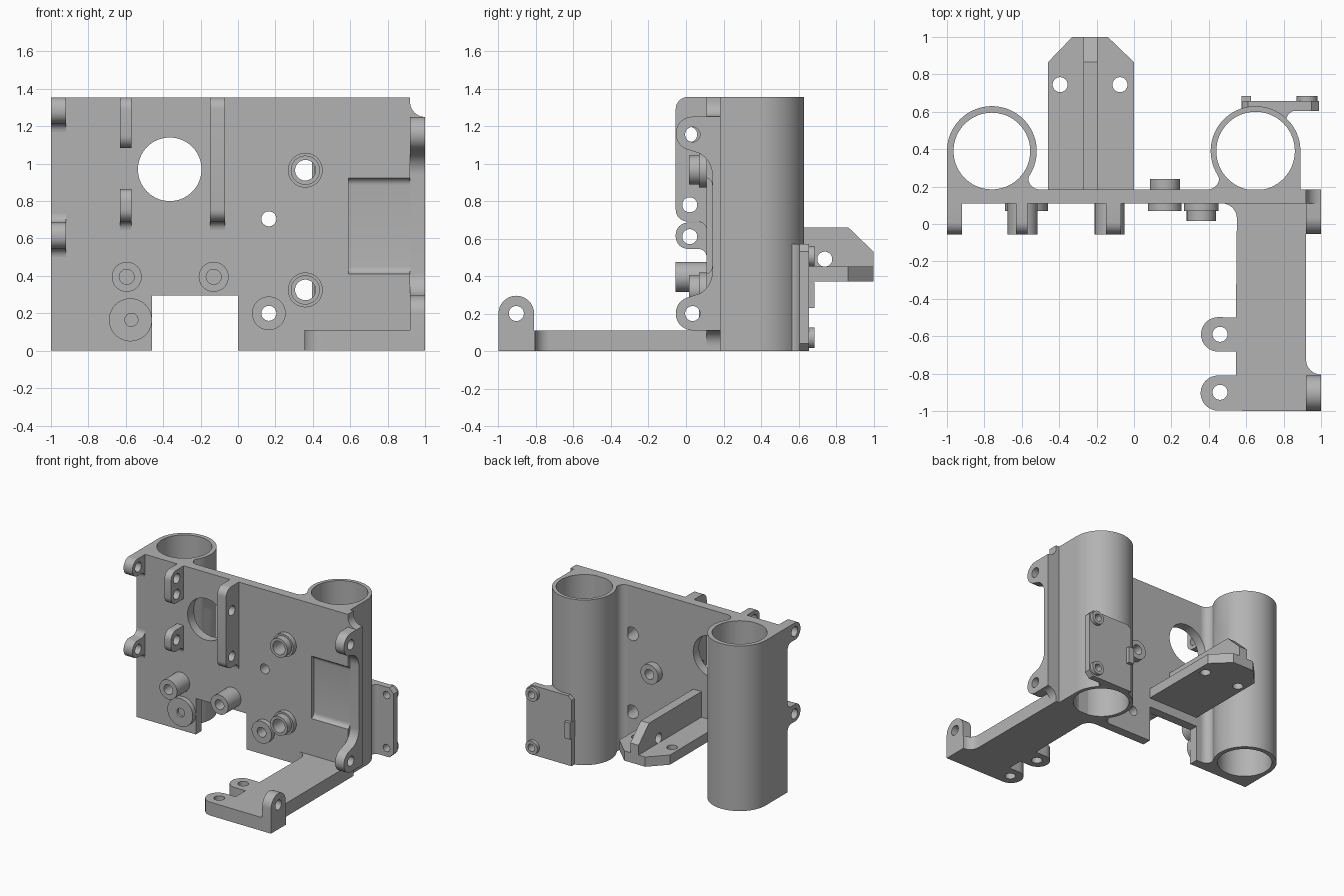
import bpy, bmesh, math

cube = bpy.data.objects.get("Cube")
if cube:
    bpy.data.objects.remove(cube, do_unlink=True)

grey = bpy.data.materials.new("plain grey")
grey.use_nodes = True
GREY = (0.45, 0.45, 0.45, 1)
grey.diffuse_color = GREY
grey.node_tree.nodes["Principled BSDF"].inputs["Base Color"].default_value = GREY


def arc(cx, cy, r, a0=0, a1=360, n=10):
    """Points on an arc, angles in degrees."""
    return [(cx + r * math.cos(math.radians(a0 + (a1 - a0) * i / n)),
             cy + r * math.sin(math.radians(a0 + (a1 - a0) * i / n))) for i in range(n + 1)]


def disc(cx, cy, r, n=48):
    return arc(cx, cy, r, n=n)[:-1]


def rect(a0, a1, b0, b1):
    return [(a0, b0), (a1, b0), (a1, b1), (a0, b1)]


def place(axis, p, d):
    return {"x": (d, p[0], p[1]), "y": (p[0], d, p[1]), "z": (p[0], p[1], d)}[axis]


def build(name, solids):
    """Object made of prisms, each given as (profile, axis, start, end)."""
    bm = bmesh.new()
    for pts, axis, lo, hi in solids:
        a = [bm.verts.new(place(axis, p, lo)) for p in pts]
        b = [bm.verts.new(place(axis, p, hi)) for p in pts]
        bm.faces.new(a)
        bm.faces.new(b[::-1])
        for i in range(len(pts)):
            j = (i + 1) % len(pts)
            bm.faces.new((a[j], a[i], b[i], b[j]))
    bmesh.ops.recalc_face_normals(bm, faces=bm.faces)
    mesh = bpy.data.meshes.new(name)
    bm.to_mesh(mesh)
    bm.free()
    ob = bpy.data.objects.new(name, mesh)
    bpy.context.collection.objects.link(ob)
    return ob


def part(name, pts, axis, lo, hi, cuts=()):
    """Prism with cutters taken out of it."""
    ob = build(name, [(pts, axis, lo, hi)])
    ob.data.materials.append(grey)
    bpy.ops.object.select_all(action="DESELECT")
    ob.select_set(True)
    bpy.context.view_layer.objects.active = ob
    for cut in cuts:
        cutter = build("cutter", [cut])
        cutter.hide_render = True
        mod = ob.modifiers.new("cut", "BOOLEAN")
        mod.operation, mod.solver, mod.object = "DIFFERENCE", "EXACT", cutter
        bpy.ops.object.modifier_apply(modifier=mod.name)
        bpy.data.objects.remove(cutter, do_unlink=True)
    bpy.ops.object.shade_smooth_by_angle(angle=math.radians(30))
    return ob


TOP, FRONT, BACK, NOSE = 1.355, 0.11, 0.185, -0.055
HOLE = 0.04

# Main plate with notch, holes and shallow pocket
window = (disc(-0.365, 0.97, 0.17, 64), "y", -0.1, 0.8)
holes = [(disc(x, z, r), "y", -0.1, 0.3) for x, z, r in
         ((0.165, 0.705, HOLE), (0.165, 0.2, HOLE), (0.36, 0.965, 0.055), (0.36, 0.325, 0.055))]
pocket = ([(0.05, 0.41)] + arc(0.1, 0.45, 0.04, -90, 0, 6) + arc(0.1, 0.885, 0.04, 0, 90, 6)
          + [(0.05, 0.925)], "x", 0.59, 1.1)
part("main_plate", [(-1, 0), (-0.46, 0), (-0.46, 0.295), (0, 0.295), (0, 0),
                    (0.92, 0), (0.92, TOP), (-1, TOP)], "y", FRONT, BACK,
     [window, pocket] + holes)

# Two vertical tubes with flared feet that join the plate
for side, cx, s, r in (("right", -0.76, 1, 0.205), ("left", 0.65, -1, 0.21)):
    cy = 0.39
    bore = (disc(cx, cy, r, 64), "z", -0.1, 1.5)
    outline = [(-0.24, FRONT), (0.24, FRONT), (0.24, BACK)]
    outline += arc(0.255, 0.245, 0.06, 270, 180, 8)
    outline += arc(0, 0, 0.24, -32, 180, 48)
    n = 3 + 9
    outline = outline[:n] + [(x, y + cy) for x, y in outline[n:]]
    cuts = [bore, window] if s > 0 else [bore, pocket]
    part(side + "_tube", [(cx + s * x, y) for x, y in outline], "z", 0, TOP, cuts)

# Side rail with two rounded lugs
rail = [(BACK, 0.11)] + arc(0.035, 0.2, 0.09, 270, 100, 16)
rail += arc(0.01, 0.42, 0.13, -60, 0, 8) + arc(0.01, 0.94, 0.13, 0, 60, 8)
rail += arc(0.035, 1.16, 0.09, 260, 90, 16) + [(BACK, 1.25)]
part("side_rail", rail, "x", 0.92, 1,
     [(disc(0.035, z, HOLE), "x", 0.8, 1.1) for z in (0.2, 1.155)])
part("upper_corner_fillet", [(0.9, 1.25)] + arc(1, 1.33, 0.08, 270, 180) + [(0.9, 1.33)],
     "y", FRONT, BACK)
part("lower_corner_fillet", [(0.9, 0.11)] + arc(1, 0.03, 0.08, 90, 180) + [(0.9, 0.03)],
     "y", FRONT, BACK)


# Hinge lugs on the front of the plate
def lug(name, x0, x1, lo, hi, centres, below=True, above=False):
    r, f = 0.065, 0.045
    pts = arc(FRONT - f, lo - f, f, 0, 90, 6) if below else [(FRONT, lo)]
    pts += arc(NOSE + r, lo + r, r, 270, 180, 8) + arc(NOSE + r, hi - r, r, 180, 90, 8)
    pts += arc(FRONT - f, hi + f, f, 270, 360, 6) if above else [(FRONT, hi)]
    pts = [(BACK - 0.03, pts[0][1])] + pts + [(BACK - 0.03, pts[-1][1])]
    part(name, pts, "x", x0, x1,
         [(disc(0.02, z, HOLE), "x", x0 - 0.1, x1 + 0.1) for z in centres])


lug("edge_lug_upper", -1, -0.92, 1.215, TOP, [1.285])
lug("edge_lug_lower", -1, -0.92, 0.545, 0.685, [0.61], above=True)
lug("middle_lug_upper", -0.63, -0.57, 1.085, TOP, [1.155, 1.285], below=False)
lug("middle_lug_lower", -0.63, -0.57, 0.69, 0.865, [0.78])
lug("hinge_bar", -0.15, -0.07, 0.69, TOP, [0.78, 1.155])


# Round bosses
def boss(name, x, z, r, y0, y1, hole, blind=False):
    depth = 0.09 if blind else 0.4
    return part(name, disc(x, z, r), "y", y0, y1, [(disc(x, z, hole), "y", y0 - 0.05, depth)])


boss("post_right", -0.595, 0.395, 0.08, NOSE, 0.12, HOLE, True)
boss("post_left", -0.13, 0.395, 0.08, NOSE, 0.12, HOLE, True)
boss("low_boss", 0.165, 0.2, 0.09, 0.07, 0.12, HOLE)
boss("rear_boss", 0.165, 0.705, 0.08, 0.15, 0.24, HOLE)
for level, z in (("upper", 0.965), ("lower", 0.325)):
    boss(level + "_boss_base", 0.36, z, 0.093, 0.07, 0.12, 0.055)
    boss(level + "_boss_neck", 0.36, z, 0.078, 0.015, 0.12, 0.055)
part("wide_boss", disc(-0.575, 0.165, 0.115), "y", 0.07, 0.12,
     [(disc(-0.57, 0.165, 0.035), "y", 0, 0.09),
      (rect(-0.46, -0.3, 0, 0.4), "y", 0, 0.3)])

# Forward foot arm with two ears
THICK = 0.11
outline = [(0.36, BACK), (0.36, FRONT), (0.47, FRONT)] + arc(0.47, 0.03, 0.08, 90, 0, 8)
outline += [(0.545, -0.5)] + arc(0.45, -0.59, 0.092, 90, 270, 16) + [(0.545, -0.682), (0.545, -0.81)]
outline += arc(0.45, -0.904, 0.094, 90, 270, 16) + [(1, -1), (1, -0.805)]
outline += arc(1, -0.725, 0.08, 270, 180, 8) + [(0.92, BACK)]
part("foot_arm", outline, "z", 0, THICK,
     [(disc(0.46, y, HOLE), "z", -0.1, 0.3) for y in (-0.59, -0.9)]
     + [(disc(0.65, 0.39, 0.21, 64), "z", -0.1, 0.5)])
part("foot_lug", [(-1, 0), (-0.81, 0)] + arc(-0.905, 0.2, 0.095, 0, 180, 16), "x", 0.92, 1,
     [(disc(-0.905, 0.2, HOLE), "x", 0.8, 1.1)])

# Rear shelf and its stiffening rib
part("rear_shelf", [(-0.46, 0.15), (0, 0.15), (0, 0.865), (-0.14, 1), (-0.33, 1), (-0.46, 0.865)],
     "z", 0.37, 0.45, [(disc(x, 0.745, HOLE), "z", 0.2, 0.6) for x in (-0.395, -0.075)])
part("shelf_rib", [(0.15, 0.4), (1, 0.4), (1, 0.53), (0.865, 0.66), (0.15, 0.66)],
     "x", -0.27, -0.195, [(disc(0.74, 0.49, HOLE), "x", -0.4, 0)])

# Rear side tab with neck, screw bosses and catch
screws = [(0.925, 0.505), (0.925, 0.07)]
part("rear_tab", [(0.58, 0.0), (0.95, 0), (0.99, 0.04), (0.99, 0.53), (0.95, 0.57), (0.61, 0.57),
                  (0.58, 0.54)], "y", 0.605, 0.657,
     [(disc(x, z, 0.03), "y", 0.5, 0.8) for x, z in screws])
part("tab_neck", [(0.65, 0.55), (0.8, 0.55)] + arc(0.87, 0.55, 0.057, 180, 90, 8) + [(0.65, 0.61)],
     "z", 0, 0.57, [(disc(0.65, 0.39, 0.225, 64), "z", -0.1, 0.8)])
for i, (x, z) in enumerate(screws):
    part(("upper", "lower")[i] + "_screw_boss", disc(x, z, 0.055), "y", 0.63, 0.685,
         [(disc(x, z, 0.03), "y", 0.5, 0.8)])
part("tab_catch", rect(0.575, 0.625, 0.23, 0.365), "y", 0.61, 0.685)
